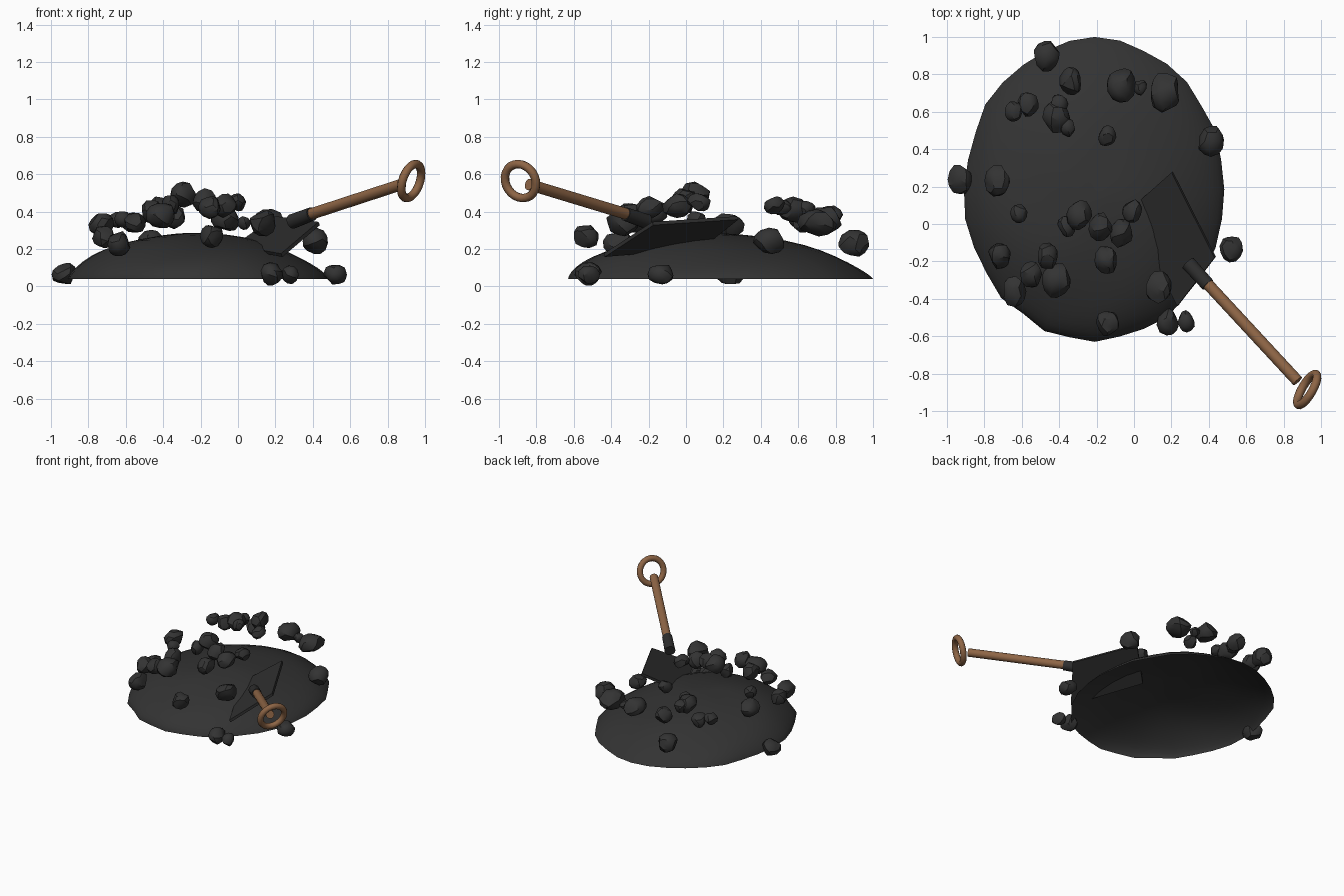
import bpy, bmesh, math, random
from mathutils import Vector, Euler

if "Cube" in bpy.data.objects:
    bpy.data.objects.remove(bpy.data.objects["Cube"])

random.seed(7)


def material(name, rgb):
    m = bpy.data.materials.new(name)
    m.diffuse_color = (*rgb, 1)
    m.use_nodes = True
    m.node_tree.nodes["Principled BSDF"].inputs["Base Color"].default_value = m.diffuse_color
    return m


COAL = material("coal black", (0.033, 0.033, 0.033))
IRON = material("dark iron", (0.027, 0.027, 0.027))
WOOD = material("brown wood", (0.27, 0.13, 0.06))


def finish(bm, name, mat, angle=None):
    me = bpy.data.meshes.new(name)
    bm.to_mesh(me)
    bm.free()
    me.materials.append(mat)
    ob = bpy.data.objects.new(name, me)
    bpy.context.collection.objects.link(ob)
    if angle:
        bpy.ops.object.select_all(action='DESELECT')
        ob.select_set(True)
        bpy.context.view_layer.objects.active = ob
        bpy.ops.object.shade_smooth_by_angle(angle=math.radians(angle))
    return ob


def rod(name, a, b, r1, r2, mat):
    a, b = Vector(a), Vector(b)
    bm = bmesh.new()
    bmesh.ops.create_cone(bm, cap_ends=True, segments=16, radius1=r1, radius2=r2,
                          depth=(b - a).length)
    q = (b - a).to_track_quat('Z', 'Y')
    for v in bm.verts:
        v.co = q @ v.co + (a + b) / 2
    return finish(bm, name, mat, 40)


# Mound: open-bottomed lopsided dome, apex pushed slightly front and left
SEG, RINGS = 32, 12
bm = bmesh.new()
wobble = [random.uniform(0.98, 1.01) for _ in range(SEG)]
wobble[8] = wobble[24] = 1.0
rings = []
for i in range(1, RINGS + 1):
    a = i / RINGS * math.pi / 2
    s = math.sin(a)
    h = max(0, 1 - s * s) ** 0.72
    ring = []
    for j in range(SEG):
        t = 2 * math.pi * j / SEG
        w = 1 + (wobble[j] - 1) * s ** 3
        bump = 0.006 * math.sin(3 * t + 5 * a) * math.sin(2 * a)
        ring.append(bm.verts.new((-0.21 - 0.03 * h + 0.7 * s * w * math.cos(t),
                                  0.185 - 0.07 * h + 0.815 * s * w * math.sin(t),
                                  0.04 + 0.245 * h + bump)))
    rings.append(ring)
top = bm.verts.new((-0.24, 0.115, 0.286))
for j in range(SEG):
    k = (j + 1) % SEG
    bm.faces.new((top, rings[0][j], rings[0][k]))
    for r0, r1 in zip(rings, rings[1:]):
        bm.faces.new((r0[j], r1[j], r1[k], r0[k]))
finish(bm, "coal_mound", COAL, 60)

# Loose lumps: x, y, z, radius
LUMPS = [
    (-.465, .90, .23, .068), (-.335, .765, .37, .06), (-.645, .605, .36, .045),
    (-.565, .64, .34, .055), (-.415, .57, .41, .07), (-.40, .64, .41, .045),
    (-.355, .515, .42, .04), (-.145, .47, .435, .047), (-.065, .745, .36, .075),
    (.035, .73, .34, .035), (.165, .705, .34, .085), (.41, .45, .24, .07),
    (-.93, .24, .068, .064), (-.73, .23, .33, .066), (-.615, .06, .36, .043),
    (-.29, .045, .49, .066), (-.36, -.01, .44, .05), (-.18, -.015, .46, .062),
    (-.065, -.05, .43, .062), (-.01, .07, .45, .05), (-.145, -.19, .42, .062),
    (-.46, -.17, .40, .06), (-.55, -.27, .34, .056), (-.41, -.30, .38, .077),
    (-.72, -.165, .26, .06), (-.64, -.36, .23, .065), (-.14, -.53, .27, .06),
    (.135, -.34, .34, .07), (.52, -.13, .064, .058), (.18, -.52, .066, .06),
    (.28, -.52, .062, .046)]
for n, (x, y, z, r) in enumerate(LUMPS, 1):
    bm = bmesh.new()
    bmesh.ops.create_icosphere(bm, subdivisions=2, radius=1)
    spin = Euler([random.uniform(0, 6.28) for _ in range(3)]).to_quaternion()
    # slice flat facets off the lump with a few random planes
    cuts = [(Vector([random.gauss(0, 1) for _ in range(3)]).normalized(),
             random.uniform(0.78, 0.95)) for _ in range(9)]
    for v in bm.verts:
        p = spin @ v.co * 1.1
        for nrm, d in cuts:
            over = p.dot(nrm) - d
            if over > 0:
                p = p - nrm * over
        v.co = Vector((x + p.x * r, y + p.y * r * 1.2,
                       max(0.0, z + p.z * min(r, 0.068))))
    finish(bm, f"coal_lump_{n:02d}", COAL, 30)

# Shovel blade: thin skewed plate half sunk in the mound
A, B, C = Vector((.20, .275, .375)), Vector((.43, -.18, .345)), Vector((.23, -.44, .175))
D = Vector((-.02, .08, .22))
up = (B - A).cross(D - A).normalized()
if up.z < 0:
    up = -up
bm = bmesh.new()
lo = [bm.verts.new(p - up * 0.02) for p in (A, B, C, D)]
hi = [bm.verts.new(p) for p in (A, B, C, D)]
bm.faces.new(lo)
bm.faces.new(hi)
for j in range(4):
    k = (j + 1) % 4
    bm.faces.new((lo[j], lo[k], hi[k], hi[j]))
bmesh.ops.recalc_face_normals(bm, faces=bm.faces[:])
finish(bm, "shovel_blade", IRON)

# Socket and shaft
rod("shovel_socket", (.29, -.21, .347), (.395, -.325, .387), .04, .037, IRON)
rod("shovel_shaft", (.37, -.295, .38), (.875, -.84, .545), .031, .031, WOOD)

# Ring grip
bm = bmesh.new()
q = Vector((.86, -.5, -.3)).to_track_quat('Z', 'Y')
M, N = 24, 10
grid = []
for i in range(M):
    u = 2 * math.pi * i / M
    row = []
    for j in range(N):
        v = 2 * math.pi * j / N
        d = 0.095 + 0.023 * math.cos(v)
        p = q @ Vector((d * math.cos(u), d * math.sin(u), 0.023 * math.sin(v)))
        row.append(bm.verts.new(p + Vector((.926, -.885, .563))))
    grid.append(row)
for i in range(M):
    for j in range(N):
        i2, j2 = (i + 1) % M, (j + 1) % N
        bm.faces.new((grid[i][j], grid[i2][j], grid[i2][j2], grid[i][j2]))
finish(bm, "shovel_ring_grip", WOOD, 60)
